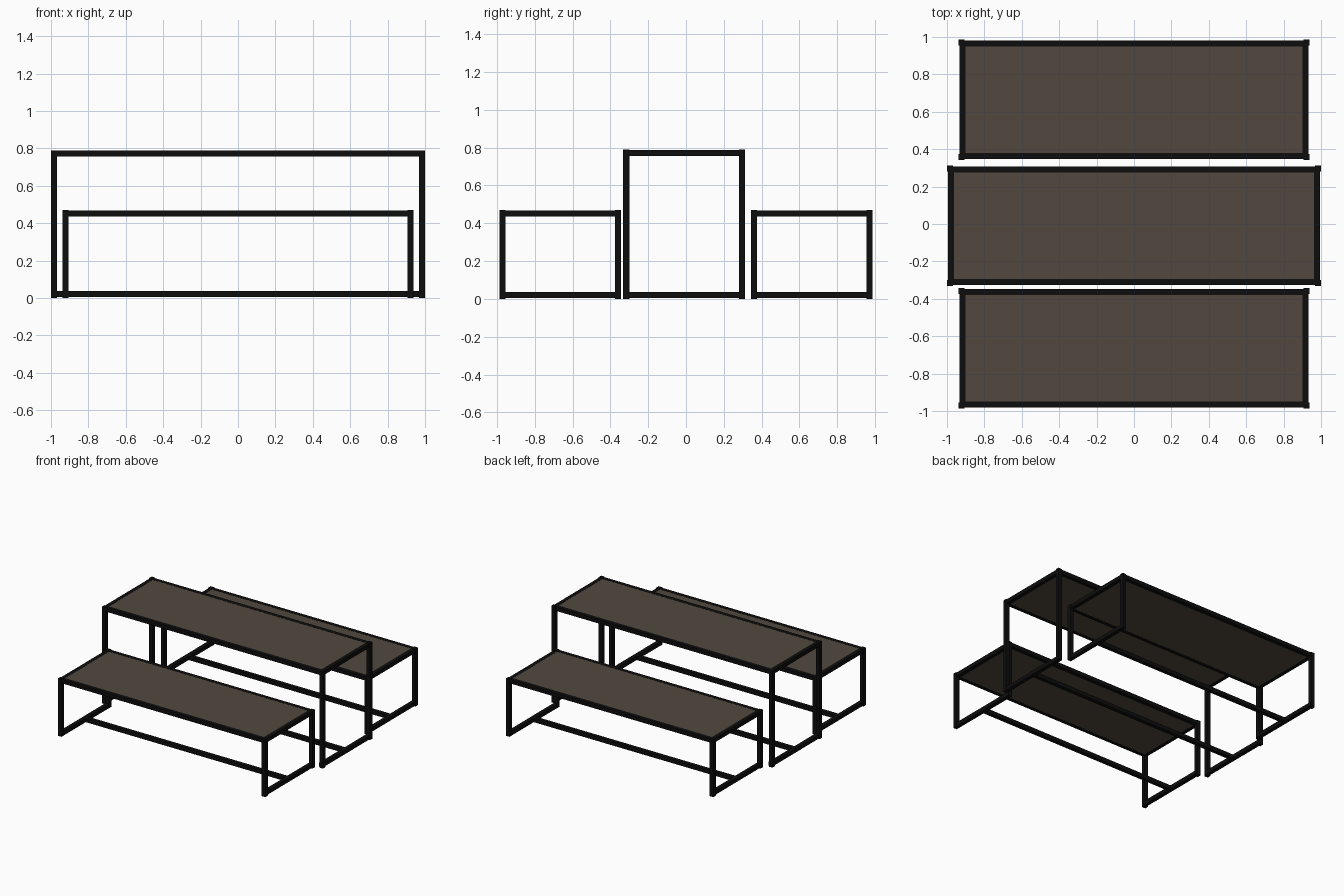
import bpy, bmesh
from mathutils import Matrix, Vector

if "Cube" in bpy.data.objects:
    bpy.data.objects.remove(bpy.data.objects["Cube"])

def material(name, rgb):
    m = bpy.data.materials.new(name)
    m.diffuse_color = (*rgb, 1)
    m.use_nodes = True
    m.node_tree.nodes["Principled BSDF"].inputs["Base Color"].default_value = m.diffuse_color
    return m

BLACK = material("black metal", (0.004, 0.004, 0.004))
BROWN = material("dark brown board", (0.085, 0.066, 0.049))

def boxes(name, spans, mat):
    """One object made of boxes, each given as (min corner, max corner)."""
    bm = bmesh.new()
    for lo, hi in spans:
        lo, hi = Vector(lo), Vector(hi)
        mtx = Matrix.Translation((lo + hi) / 2) @ Matrix.Diagonal((*(hi - lo), 1))
        bmesh.ops.create_cube(bm, size=1, matrix=mtx)
    me = bpy.data.meshes.new(name)
    bm.to_mesh(me)
    bm.free()
    me.materials.append(mat)
    ob = bpy.data.objects.new(name, me)
    bpy.context.collection.objects.link(ob)

T = 0.032    # bar thickness
IN = 0.005   # rails sit slightly inside the legs

def trestle(name, yc, hx, hy, h):
    xi, yi = hx - IN, hy - IN
    y0, y1 = yc - yi, yc + yi
    zt = h - 0.002
    legs, top, low = [], [], []
    for sx in (-1, 1):
        a, b = sorted((sx * hx, sx * (hx - T)))
        for sy in (-1, 1):
            c, d = sorted((yc + sy * hy, yc + sy * (hy - T)))
            legs.append(((a, c, 0), (b, d, h)))
        # end rails, top and bottom
        a, b = sorted((sx * xi, sx * (xi - T)))
        top.append(((a, y0, zt - T), (b, y1, zt)))
        low.append(((a, y0, IN), (b, y1, IN + T)))
    # long top rails and the central floor stretcher
    for c in (y0, y1 - T):
        top.append(((-xi + T, c, zt - T), (xi - T, c + T, zt)))
    boxes(name + "_legs", legs, BLACK)
    boxes(name + "_top_rails", top, BLACK)
    boxes(name + "_bottom_rails", low, BLACK)
    boxes(name + "_stretcher",
          [((-xi + T, yc - T / 2, IN), (xi - T, yc + T / 2, IN + T))], BLACK)
    # board filling the top frame
    boxes(name + "_board",
          [((-xi + T, y0 + T, zt - T + 0.001), (xi - T, y1 - T, zt - 0.001))], BROWN)

trestle("table", -0.01, 1.0, 0.322, 0.79)
trestle("front_bench", -0.665, 0.938, 0.322, 0.47)
trestle("back_bench", 0.665, 0.938, 0.322, 0.47)
